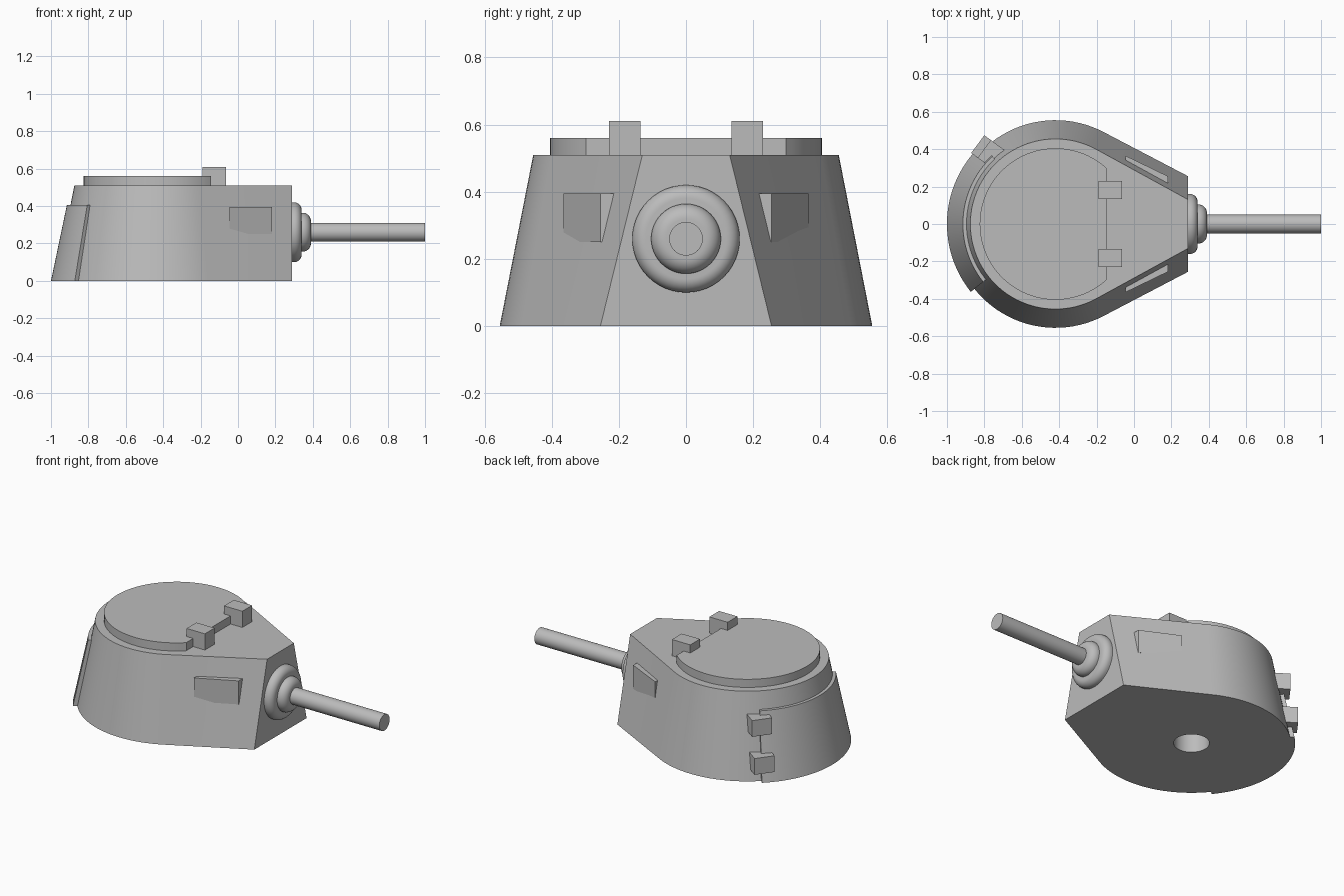
import bpy, bmesh, math
from math import cos, sin, radians
from mathutils import Matrix, Vector

if "Cube" in bpy.data.objects:
    bpy.data.objects.remove(bpy.data.objects["Cube"], do_unlink=True)

steel = bpy.data.materials.new("plain_grey_steel")
steel.use_nodes = True
GREY = (0.5, 0.5, 0.5, 1)
steel.diffuse_color = GREY
steel.node_tree.nodes["Principled BSDF"].inputs["Base Color"].default_value = GREY

CX = -0.42           # centre of the round rear part


def finish(name, bm, smooth=True):
    bmesh.ops.recalc_face_normals(bm, faces=bm.faces)
    mesh = bpy.data.meshes.new(name)
    bm.to_mesh(mesh)
    bm.free()
    mesh.materials.append(steel)
    ob = bpy.data.objects.new(name, mesh)
    bpy.context.collection.objects.link(ob)
    bpy.ops.object.select_all(action="DESELECT")
    ob.select_set(True)
    bpy.context.view_layer.objects.active = ob
    if smooth:
        bpy.ops.object.shade_smooth_by_angle(angle=radians(30))
    return ob


def loft(name, bottom, top, z0, z1, smooth=True):
    """Closed solid between two outlines with equal point counts."""
    bm = bmesh.new()
    low = [bm.verts.new((x, y, z0)) for x, y in bottom]
    high = [bm.verts.new((x, y, z1)) for x, y in top]
    bm.faces.new(low)
    bm.faces.new(high)
    n = len(low)
    for i in range(n):
        j = (i + 1) % n
        bm.faces.new((low[i], low[j], high[j], high[i]))
    return finish(name, bm, smooth)


def arc(radius, start, end, steps):
    angles = [radians(start + (end - start) * i / steps) for i in range(steps + 1)]
    return [(CX + radius * cos(a), radius * sin(a)) for a in angles]


def shell_outline(radius, front_half_width):
    return arc(radius, 61.8, 298.2, 64) + [(0.29, -front_half_width), (0.29, front_half_width)]


# Turret body with a round blind socket underneath
body = loft("turret_body", shell_outline(0.555, 0.255), shell_outline(0.455, 0.13), 0, 0.51)
circle = arc(0.1, 0, 352.5, 47)
cutter = loft("socket_cutter", circle, circle, -0.1, 0.4)
cutter.hide_render = True
cut = body.modifiers.new("socket", "BOOLEAN")
cut.object = cutter
cut.solver = "EXACT"
bpy.context.view_layer.objects.active = body
bpy.ops.object.modifier_apply(modifier=cut.name)
bpy.data.objects.remove(cutter, do_unlink=True)
body.select_set(True)
bpy.ops.object.shade_smooth_by_angle(angle=radians(30))

# Curved rear door
def door_outline(outer, inner):
    return arc(outer, 133, 218.7, 28) + arc(inner, 218.7, 133, 28)

loft("rear_door", door_outline(0.58, 0.53), door_outline(0.495, 0.45), 0, 0.405)

# Rear door hinges, stepping inward with the sloped wall
turn = Matrix.Rotation(radians(143.5), 3, "Z")
for name, z, inset in (("lower", 0.115, 0), ("upper", 0.33, 0.043)):
    centre = Vector((-0.785, 0.39, z)) - turn @ Vector((inset, 0, 0))
    bm = bmesh.new()
    bmesh.ops.create_cube(bm, size=1)
    for v in bm.verts:
        v.co = turn @ Vector((v.co.x * 0.125, v.co.y * 0.118, v.co.z * 0.1)) + centre
    finish(name + "_door_hinge", bm, False)

# Roof hatch: a disc with a straight front edge
half = math.degrees(math.acos(0.275 / 0.405))
hatch = arc(0.405, half, 360 - half, 64)
loft("roof_hatch", hatch, hatch, 0.5, 0.56)

# Hatch hinges and side vision blocks, mirrored across the centre line
for side, s in (("left", 1), ("right", -1)):
    block = [(x, s * y) for x, y in ((-0.19, 0.135), (-0.065, 0.135), (-0.065, 0.23), (-0.19, 0.23))]
    loft(side + "_hatch_hinge", block, block, 0.5, 0.61, False)
    visor = [(x, s * y) for x, y in ((-0.045, 0.365), (0.182, 0.255), (0.182, 0.17), (-0.045, 0.28))]
    loft(side + "_vision_block", visor, visor, 0.25, 0.395, False)


# Mantlet and barrel, turned around the gun axis
def lathe(name, profile, segments=48):
    bm = bmesh.new()
    verts = [bm.verts.new((x, 0, 0.26 + r)) for x, r in profile]
    edges = [bm.edges.new(pair) for pair in zip(verts, verts[1:])]
    bmesh.ops.spin(bm, geom=verts + edges, cent=(0, 0, 0.26), axis=(1, 0, 0),
                   angle=math.tau, steps=segments, use_duplicate=False)
    bmesh.ops.remove_doubles(bm, verts=bm.verts, dist=0.0001)
    return finish(name, bm)


def collar(start, straight, radius, bend):
    """Disc with a quarter-round rim."""
    rim = [(straight + bend * sin(radians(a)), radius - bend + bend * cos(radians(a)))
           for a in range(0, 91, 10)]
    return [(start, 0), (start, radius)] + rim + [(straight + bend, 0)]


lathe("mantlet_base", collar(0.27, 0.3, 0.16, 0.04))
lathe("mantlet_collar", collar(0.32, 0.345, 0.104, 0.045))
lathe("gun_barrel", [(0.35, 0), (0.35, 0.05), (1.0, 0.05), (1.0, 0)])
